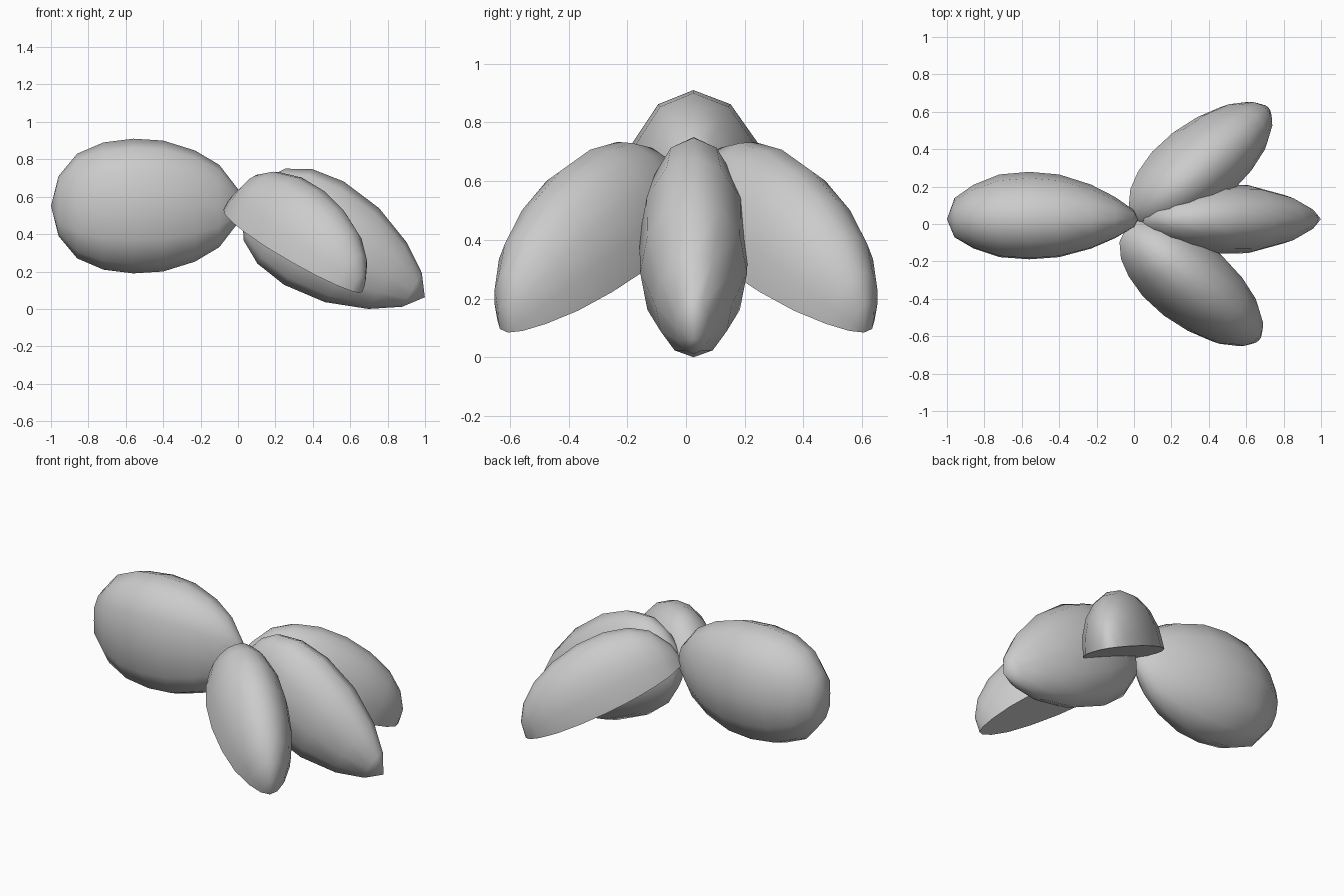
import bpy, bmesh
from math import radians, sin, cos
from mathutils import Matrix

if "Cube" in bpy.data.objects:
    bpy.data.objects.remove(bpy.data.objects["Cube"])


def petal(name, rings, section, mat):
    """Loft a closed section through rings (along, half_width, half_height); first and last are tips."""
    bm = bmesh.new()
    loops = [[bm.verts.new(mat @ Matrix.Translation((t, u * w, v * h)).translation)
              for u, v in section] for t, w, h in rings[1:-1]]
    n = len(section)
    for a, b in zip(loops, loops[1:]):
        for i in range(n):
            j = (i + 1) % n
            bm.faces.new((a[i], a[j], b[j], b[i]))
    for ring, end in ((loops[0], rings[0]), (loops[-1], rings[-1])):
        tip = bm.verts.new(mat @ Matrix.Translation((end[0], 0, 0)).translation)
        for i in range(n):
            bm.faces.new((ring[i], ring[(i + 1) % n], tip))
    bmesh.ops.recalc_face_normals(bm, faces=bm.faces)
    me = bpy.data.meshes.new(name)
    bm.to_mesh(me)
    bm.free()
    ob = bpy.data.objects.new(name, me)
    bpy.context.collection.objects.link(ob)
    bpy.ops.object.select_all(action='DESELECT')
    ob.select_set(True)
    bpy.context.view_layer.objects.active = ob
    bpy.ops.object.shade_smooth_by_angle(angle=radians(66))


def place(x, y, z, turn=0, dip=0, roll=0):
    return (Matrix.Translation((x, y, z)) @ Matrix.Rotation(radians(turn), 4, 'Z')
            @ Matrix.Rotation(radians(dip), 4, 'Y') @ Matrix.Rotation(radians(roll), 4, 'X'))


# cross-sections: full oval, oval with a flatter -y side, and dome with a flat underside
oval = [(cos(radians(a)), sin(radians(a))) for a in range(0, 360, 30)]
uneven = [(u * 1.08 if u > 0 else max(u * 1.02, -0.91), v) for u, v in oval]
dome = [(cos(radians(a)), sin(radians(a))) for a in range(0, 181, 20)]

# large raised petal
petal("large_petal",
      [(-1, 0, 0), (-.96, .105, .16), (-.86, .17, .28), (-.72, .222, .34), (-.56, .235, .36),
       (-.40, .222, .35), (-.23, .172, .297), (-.10, .11, .22), (0, .045, .09), (.02, 0, 0)],
      uneven, place(0, .025, .55))

# drooping middle petal
petal("middle_petal",
      [(-.25, 0, 0), (-.22, .06, .125), (-.155, .11, .222), (-.03, .155, .292), (.15, .185, .319),
       (.385, .182, .29), (.605, .13, .205), (.755, .06, .105), (.835, 0, 0)],
      oval, place(.276, .026, .48, dip=30))

# pair of side petals, flat underneath
side_rings = [(0, 0, 0), (.02, .075, .12), (.09, .14, .25), (.19, .185, .32), (.33, .218, .36),
              (.50, .225, .365), (.67, .205, .335), (.82, .165, .275), (.93, .105, .19),
              (.99, .05, .10), (1.01, 0, 0)]
for name, s, x in (("front_side_petal", -1, -.045), ("back_side_petal", 1, .005)):
    petal(name, side_rings, dome, place(x, .025 * s, .535, 40 * s, 26.5, 4 * s))
